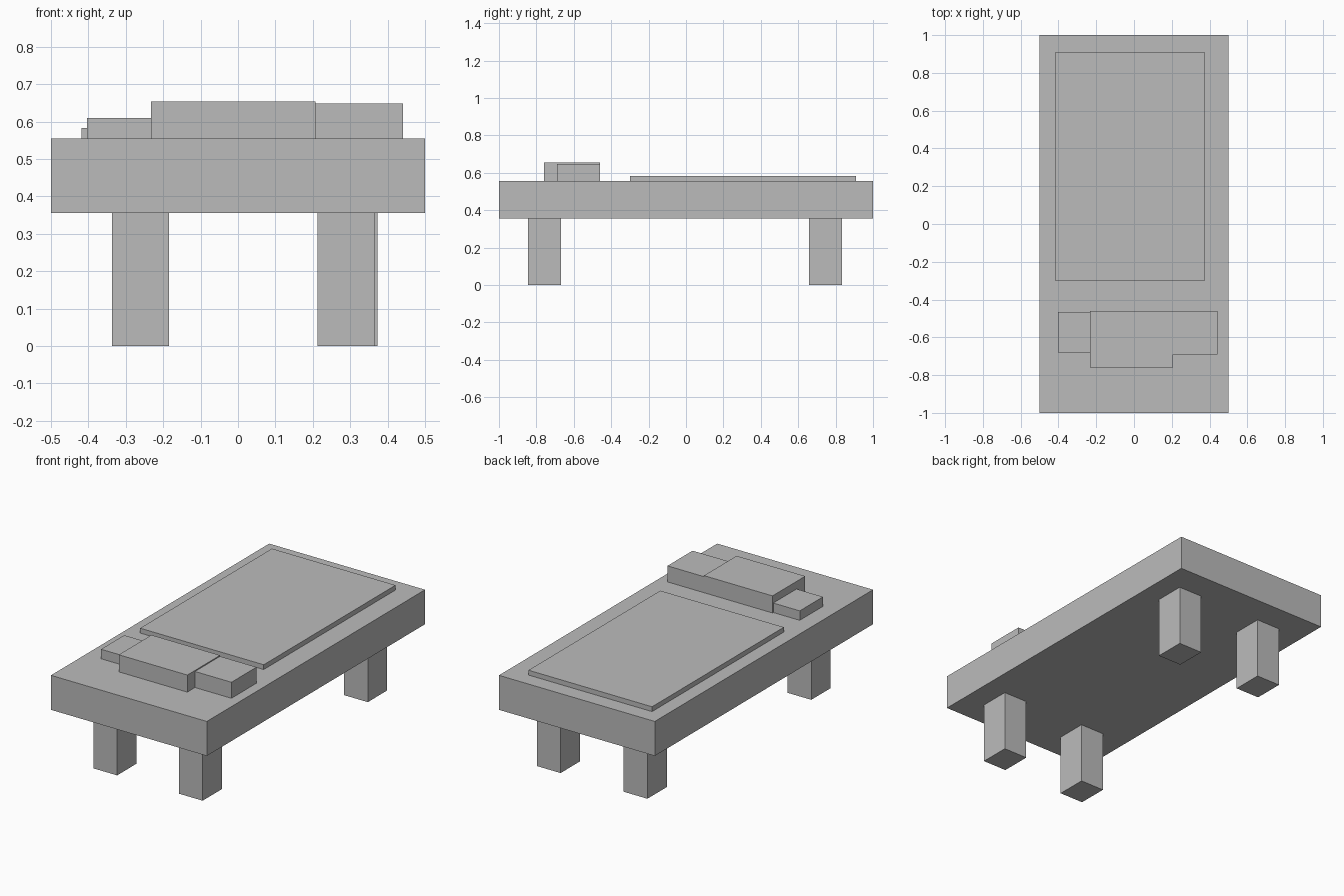
import bpy
from mathutils import Vector

if "Cube" in bpy.data.objects:
    bpy.data.objects.remove(bpy.data.objects["Cube"])

grey = bpy.data.materials.new("plain grey")
grey.diffuse_color = (0.5, 0.5, 0.5, 1)
grey.use_nodes = True
grey.node_tree.nodes["Principled BSDF"].inputs["Base Color"].default_value = grey.diffuse_color


def box(name, x, y, z):
    """Axis-aligned block spanning the given (low, high) ranges."""
    lo, hi = Vector((x[0], y[0], z[0])), Vector((x[1], y[1], z[1]))
    bpy.ops.mesh.primitive_cube_add(size=1, location=(lo + hi) / 2)
    ob = bpy.context.object
    ob.name = name
    ob.scale = hi - lo
    bpy.ops.object.transform_apply(location=False, rotation=False, scale=True)
    ob.data.materials.append(grey)
    return ob


BASE, TOP = 0.355, 0.555

# Bed slab
box("bed_base", (-0.5, 0.5), (-1, 1), (BASE, TOP))

# Four legs, the back right one slightly further out
FRONT, BACK = (-0.845, -0.667), (0.657, 0.835)
for name, x, y in (("front_left_leg", -0.337, FRONT),
                   ("front_right_leg", 0.212, FRONT),
                   ("back_left_leg", -0.337, BACK),
                   ("back_right_leg", 0.22, BACK)):
    box(name, (x, x + 0.153), y, (0, BASE))

# Thin blanket
box("blanket", (-0.418, 0.375), (-0.30, 0.908), (TOP, 0.583))

# Row of three pillows
box("middle_pillow", (-0.233, 0.207), (-0.76, -0.46), (TOP, 0.654))
box("left_pillow", (-0.403, -0.233), (-0.68, -0.467), (TOP, 0.61))
box("right_pillow", (0.207, 0.441), (-0.69, -0.46), (TOP, 0.648))
